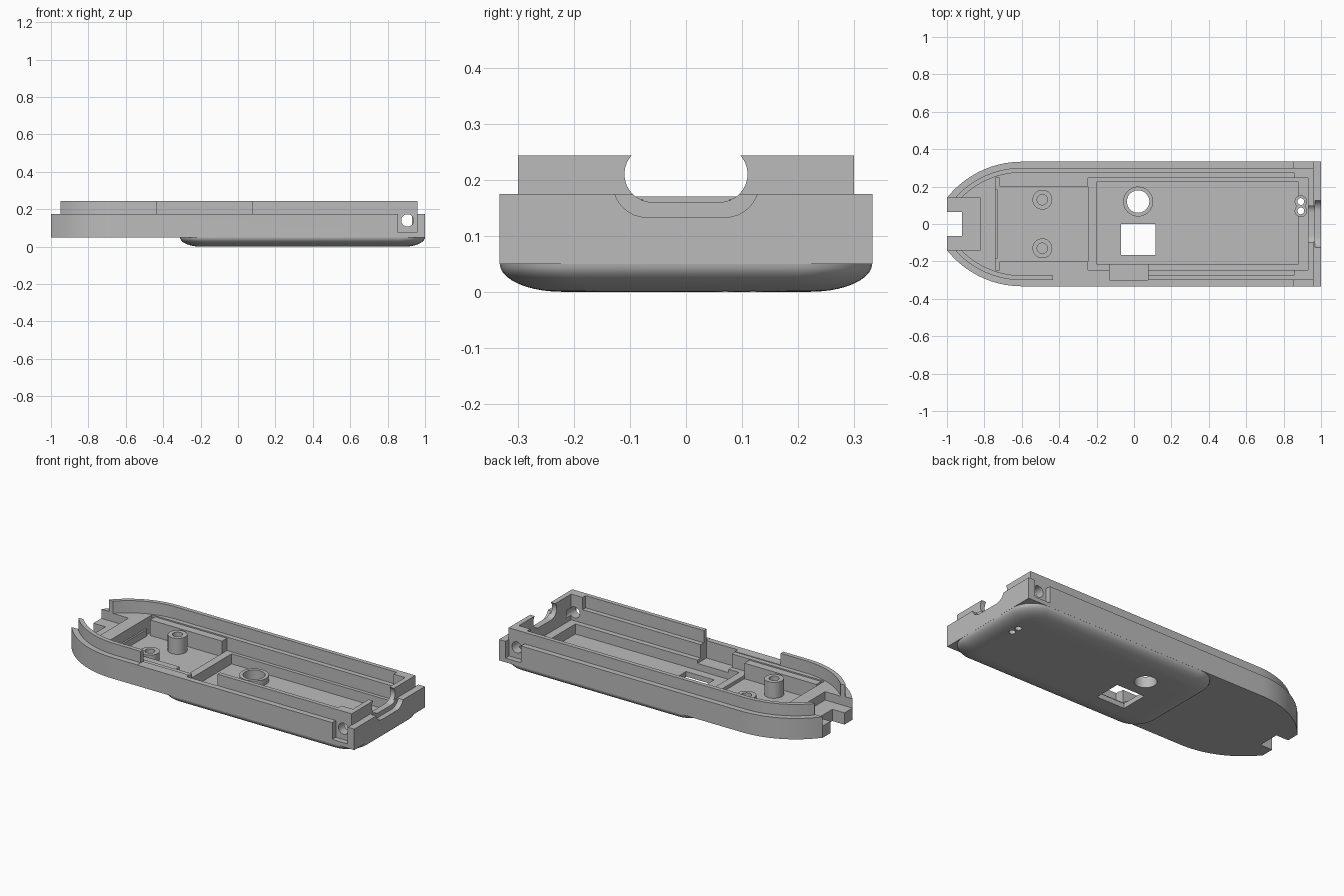
import bpy, bmesh, math

cube = bpy.data.objects.get("Cube")
if cube:
    bpy.data.objects.remove(cube, do_unlink=True)

grey = bpy.data.materials.new("plain grey")
grey.use_nodes = True
grey.diffuse_color = (0.5, 0.5, 0.5, 1)
grey.node_tree.nodes["Principled BSDF"].inputs["Base Color"].default_value = (0.5, 0.5, 0.5, 1)


def loft(name, rings):
    """Closed solid through equal-length rings of points."""
    bm = bmesh.new()
    loops = [[bm.verts.new(p) for p in ring] for ring in rings]
    n = len(loops[0])
    for a, b in zip(loops, loops[1:]):
        for i in range(n):
            j = (i + 1) % n
            bm.faces.new((a[i], a[j], b[j], b[i]))
    bm.faces.new(loops[0][::-1])
    bm.faces.new(loops[-1])
    bmesh.ops.recalc_face_normals(bm, faces=bm.faces)
    mesh = bpy.data.meshes.new(name)
    bm.to_mesh(mesh)
    bm.free()
    mesh.materials.append(grey)
    ob = bpy.data.objects.new(name, mesh)
    bpy.context.collection.objects.link(ob)
    return ob


def prism(name, outline, z0, z1):
    return loft(name, [[(x, y, z) for x, y in outline] for z in (z0, z1)])


def along_x(name, outline, x0, x1):
    return loft(name, [[(x, y, z) for y, z in outline] for x in (x0, x1)])


def rect(x0, x1, y0, y1):
    return [(x0, y0), (x1, y0), (x1, y1), (x0, y1)]


def box(name, x0, x1, y0, y1, z0, z1):
    return prism(name, rect(x0, x1, y0, y1), z0, z1)


def circle(x, y, r, n=40):
    return [(x + r * math.cos(2 * math.pi * i / n), y + r * math.sin(2 * math.pi * i / n))
            for i in range(n)]


def rounded(x0, x1, y0, y1, r, n=8):
    corners = [(x1 - r, y1 - r), (x0 + r, y1 - r), (x0 + r, y0 + r), (x1 - r, y0 + r)]
    return [(cx + r * math.cos(math.pi / 2 * (q + i / n)), cy + r * math.sin(math.pi / 2 * (q + i / n)))
            for q, (cx, cy) in enumerate(corners) for i in range(n + 1)]


def hull(inset, x0, x1, n=20):
    """Plan of the case: straight sides running into a blunt curved nose."""
    r, start = 0.511 - inset, -0.6
    end = math.asin((start - x0) / r)
    arc = [(start - r * math.sin(end * i / n), r * math.cos(end * i / n) - 0.178) for i in range(n + 1)]
    upper = [(x1, 0.333 - inset)] + arc
    return upper + [(x, -y) for x, y in reversed(upper)]


def apply(tool, operation):
    mod = case.modifiers.new(operation, "BOOLEAN")
    mod.operation, mod.solver, mod.object = operation, "EXACT", tool
    bpy.context.view_layer.objects.active = case
    bpy.ops.object.modifier_apply(modifier=mod.name)
    bpy.data.objects.remove(tool, do_unlink=True)


def add(tool):
    apply(tool, "UNION")


def cut(tool):
    apply(tool, "DIFFERENCE")


# Outer body, raised lip and rounded bottom pad
case = prism("lower_case", hull(0, -1, 1), 0.05, 0.175)
add(prism("lip", hull(0.033, -0.95, 0.96), 0.1, 0.243))
pad_rings = []
for i in range(11):
    t = math.pi / 2 * i / 10
    d = 0.11 * (1 - math.sin(t))
    plan = rounded(-0.31 + d, 0.9995 - d, -0.3325 + d, 0.3325 - d, 0.13 - d * 0.5)
    pad_rings.append([(x, y, 0.05 * (1 - math.cos(t))) for x, y in plan])
pad_rings.append([(x, y, 0.06) for x, y, z in pad_rings[-1]])
add(loft("pad", pad_rings))

# Cavities
cut(prism("ledge_cavity", hull(0.058, -0.95, 0.855), 0.17, 0.4))
cut(prism("nose_cavity", hull(0.058, -0.93, -0.72), 0.07, 0.4))
cut(box("post_bay", -0.74, -0.245, -0.247, 0.247, 0.07, 0.4))
cut(box("main_bay", -0.25, 0.93, -0.246, 0.246, 0.09, 0.4))
cut(box("board_recess", -0.2, 0.88, -0.215, 0.225, 0.03, 0.4))

# Lip gap and side pocket on the front wall
cut(box("lip_gap", -0.432, 0.075, -0.4, -0.24, 0.174, 0.4))
cut(box("side_pocket", -0.13, 0.075, -0.3, -0.2, 0.07, 0.4))

# Nose opening, platform, cross bar and cable notch
cut(box("nose_opening", -1.1, -0.82, -0.14, 0.14, 0.12, 0.4))
add(box("nose_platform", -0.998, -0.82, -0.139, 0.139, 0.055, 0.12))
add(box("cross_bar", -0.821, -0.73, -0.185, 0.185, 0.06, 0.11))
cut(box("nose_notch", -1.1, -0.92, -0.065, 0.065, -0.1, 0.4))

# Ribs, screw posts and corner screw recesses
for s in (-1, 1):
    lo, hi = sorted((s * 0.2, s * 0.2465))
    add(box("rib", -0.72, -0.245, lo, hi, 0.06, 0.163))
    add(prism("post", circle(-0.49, s * 0.13, 0.053), 0.06, 0.165))
    cut(prism("post_hole", circle(-0.49, s * 0.13, 0.028), 0.08, 0.4))
    lo, hi = sorted((s * 0.3, s * 0.4))
    cut(box("screw_recess", 0.855, 0.957, lo, hi, 0.075, 0.4))
    ends = (s * 0.2, s * 0.4)
    cut(loft("screw_hole", [[(x, y, z) for x, z in circle(0.906, 0.14, 0.033)] for y in ends]))

# Cable slot through the end wall
cut(along_x("slot", rounded(-0.11, 0.11, 0.16, 0.26, 0.0499), 0.9, 1.1))
cut(along_x("slot_flare", rounded(-0.13, 0.13, 0.133, 0.4, 0.06), 0.968, 1.1))

# Floor openings with their collars
add(prism("button_collar", circle(0.022, 0.12, 0.08), 0.02, 0.065))
cut(prism("button_hole", circle(0.022, 0.12, 0.06), -0.1, 0.4))
cut(box("window", -0.07, 0.115, -0.165, 0, -0.1, 0.4))
for y in (0.07, 0.12):
    add(prism("light_collar", circle(0.892, y, 0.033), 0.02, 0.1))
for y in (0.07, 0.12):
    cut(prism("light_hole", circle(0.892, y, 0.018), -0.1, 0.4))

# Smooth curved walls, keep sharp edges
bpy.ops.object.select_all(action="DESELECT")
case.select_set(True)
bpy.context.view_layer.objects.active = case
bpy.ops.object.shade_smooth_by_angle(angle=math.radians(30))
